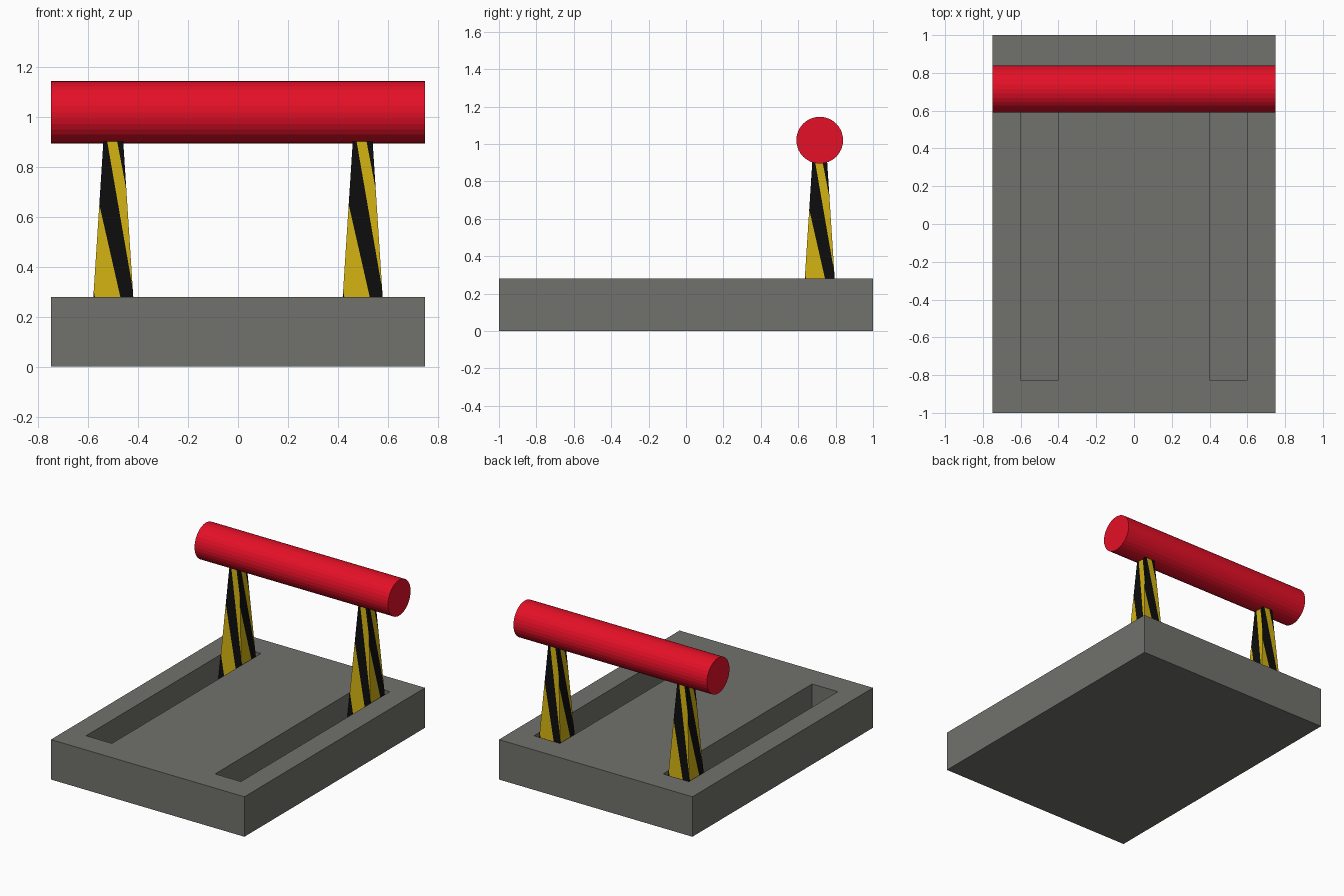
import bpy, bmesh, math
from mathutils import Vector, Matrix

if "Cube" in bpy.data.objects:
    bpy.data.objects.remove(bpy.data.objects["Cube"])


def material(name, rgb):
    m = bpy.data.materials.new(name)
    m.diffuse_color = (*rgb, 1.0)
    m.use_nodes = True
    m.node_tree.nodes["Principled BSDF"].inputs["Base Color"].default_value = m.diffuse_color
    return m


GREY = material("grey", (0.165, 0.168, 0.150))
RED = material("red", (0.78, 0.005, 0.02))
YELLOW = material("yellow", (0.62, 0.43, 0.006))
BLACK = material("black", (0.004, 0.004, 0.004))


def add_object(name, bm, mats):
    me = bpy.data.meshes.new(name)
    bm.to_mesh(me)
    bm.free()
    for m in mats:
        me.materials.append(m)
    ob = bpy.data.objects.new(name, me)
    bpy.context.collection.objects.link(ob)
    return ob


def box(name, x0, x1, y0, y1, z0, z1, mat):
    bm = bmesh.new()
    size = Matrix.Diagonal((x1 - x0, y1 - y0, z1 - z0, 1))
    mid = Matrix.Translation(((x0 + x1) / 2, (y0 + y1) / 2, (z0 + z1) / 2))
    bmesh.ops.create_cube(bm, size=1, matrix=mid @ size)
    return add_object(name, bm, [mat])


# Base slab with two long blind slots
FLOOR = 0.08
base = box("base", -0.75, 0.75, -1, 1, 0, 0.28, GREY)
for side, s in (("left", -0.5), ("right", 0.5)):
    cutter = box(side + "_slot_cutter", s - 0.1, s + 0.1, -0.825, 0.825, FLOOR, 0.5, GREY)
    cutter.hide_render = True
    cutter.hide_viewport = True
    mod = base.modifiers.new(side + "_slot", 'BOOLEAN')
    mod.operation = 'DIFFERENCE'
    mod.solver = 'EXACT'
    mod.object = cutter

# Slanted stripe edges on one leg side, as (offset, height) pairs
LEG_Y, LEG_TOP = 0.715, 0.93
STRIPES = [((-0.078, 0.30), (-0.023, 0.05)),
           ((-0.056, 0.65), (0.028, 0.28)),
           ((-0.024, 0.90), (0.080, 0.30)),
           ((0.016, 0.90), (0.060, 0.67))]


def half_width(z):
    return 0.08 - (z - 0.28) * 0.04 / 0.62


def leg(name, x):
    bm = bmesh.new()
    b, t = half_width(FLOOR), half_width(LEG_TOP)
    bm.faces.new([bm.verts.new(p) for p in (
        (-b, -b, FLOOR), (b, -b, FLOOR), (t, -t, LEG_TOP), (-t, -t, LEG_TOP))])
    # cut the side along the stripe edges
    planes = []
    for (x0, z0), (x1, z1) in STRIPES:
        co, no = Vector((x0, 0, z0)), Vector((z0 - z1, 0, x1 - x0)).normalized()
        planes.append((co, no))
        bmesh.ops.bisect_plane(bm, geom=bm.verts[:] + bm.edges[:] + bm.faces[:],
                               plane_co=co, plane_no=no)
    for f in bm.faces:
        c = f.calc_center_median()
        f.material_index = sum((c - co).dot(no) > 0 for co, no in planes) % 2
    # repeat the side around the leg, then close it
    bmesh.ops.spin(bm, geom=bm.faces[:], cent=(0, 0, 0), axis=(0, 0, 1),
                   angle=math.tau * 3 / 4, steps=3, use_duplicate=True)
    bmesh.ops.remove_doubles(bm, verts=bm.verts[:], dist=1e-5)
    bm.normal_update()
    ob = add_object(name, bm, [BLACK, YELLOW])
    ob.location = (x, LEG_Y, 0)


leg("left_leg", -0.5)
leg("right_leg", 0.5)

# Round crossbar
bm = bmesh.new()
bmesh.ops.create_cone(bm, cap_ends=True, segments=32, radius1=0.125, radius2=0.125, depth=1.5,
                      matrix=Matrix.Translation((0, LEG_Y, 1.02)) @ Matrix.Rotation(math.pi / 2, 4, 'Y'))
add_object("crossbar", bm, [RED])
